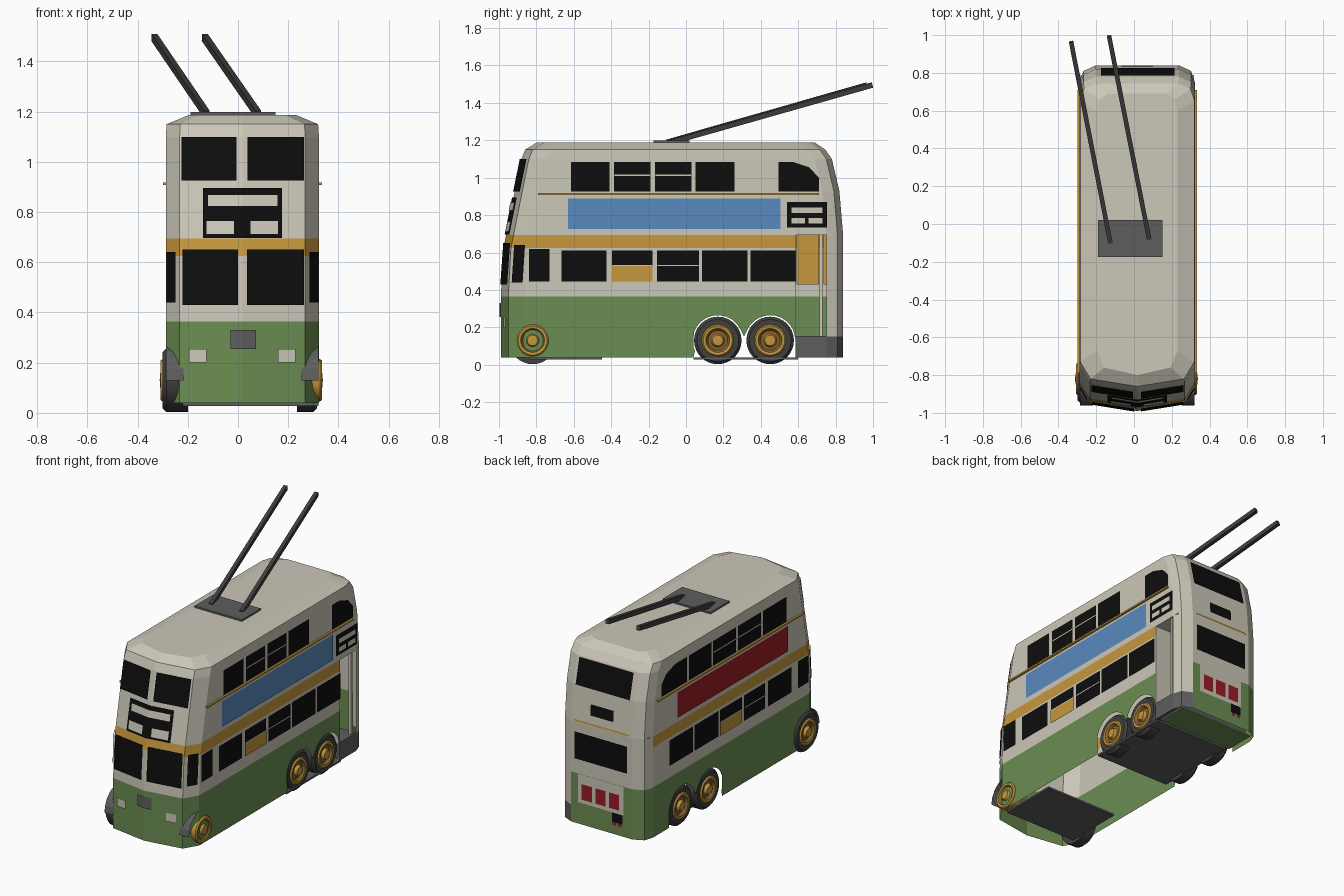
import bpy, bmesh, math
from mathutils import Vector

cube = bpy.data.objects.get("Cube")
if cube:
    bpy.data.objects.remove(cube, do_unlink=True)

CX, W = 0.0175, 0.305          # body centre line and half width


def material(name, r, g, b):
    m = bpy.data.materials.new(name)
    m.use_nodes = True
    m.diffuse_color = (r, g, b, 1)
    bsdf = next(n for n in m.node_tree.nodes if n.type == 'BSDF_PRINCIPLED')
    bsdf.inputs["Base Color"].default_value = (r, g, b, 1)
    bsdf.inputs["Roughness"].default_value = 0.8
    return m


CREAM = material("cream", 0.60, 0.57, 0.48)
GREEN = material("green", 0.15, 0.27, 0.085)
ORANGE = material("ochre", 0.56, 0.31, 0.045)
BLACK = material("black", 0.004, 0.004, 0.004)
BLUE = material("blue", 0.10, 0.25, 0.52)
RED = material("red", 0.32, 0.012, 0.018)
GREY = material("grey", 0.11, 0.11, 0.11)
DARK = material("dark grey", 0.05, 0.05, 0.05)
BROWN = material("brown", 0.24, 0.13, 0.03)


def finish(name, bm, mats):
    me = bpy.data.meshes.new(name)
    bm.to_mesh(me)
    bm.free()
    for m in mats:
        me.materials.append(m)
    ob = bpy.data.objects.new(name, me)
    bpy.context.collection.objects.link(ob)
    return ob


def polygons(name, polys, mat, out):
    """Flat faces, all turned towards the direction out."""
    bm = bmesh.new()
    for pts in polys:
        f = bm.faces.new([bm.verts.new(p) for p in pts])
        f.normal_update()
        if f.normal.dot(Vector(out)) < 0:
            f.normal_flip()
    return finish(name, bm, [mat])


def box(name, lo, hi, mat):
    bm = bmesh.new()
    bmesh.ops.create_cube(bm, size=1)
    for v in bm.verts:
        v.co = [(a + b) / 2 + c * (b - a) for a, b, c in zip(lo, hi, v.co)]
    return finish(name, bm, [mat])


# Body rings: height, front y, rear y, width scale
RINGS = [(0.04, -0.99, 0.84, 1), (0.15, -0.99, 0.84, 1), (0.365, -0.99, 0.84, 1),
         (0.625, -0.976, 0.84, 1), (0.695, -0.962, 0.84, 1), (0.93, -0.915, 0.82, 1),
         (1.10, -0.88, 0.78, 1), (1.15, -0.86, 0.745, 0.99), (1.187, -0.80, 0.69, 0.7)]


def ring_y(z, k):
    for a, b in zip(RINGS, RINGS[1:]):
        if z <= b[0]:
            return a[k] + (b[k] - a[k]) * (z - a[0]) / (b[0] - a[0])


def outline(z, yf, yr, w):
    half = [(0, yf), (0.25, yf + 0.04), (W, yf + 0.13), (W, 0.04), (W, 0.585),
            (W, yr - 0.09), (0.285, yr - 0.03), (0.22, yr), (0, yr)]
    loop = half + [(-x, y) for x, y in half[-2:0:-1]]
    return [(CX + x * w, y, z) for x, y in loop]


# Hollow body shell, open at the arches and the rear entrance
bm = bmesh.new()
rows = [[bm.verts.new(p) for p in outline(*r)] for r in RINGS]
n = len(rows[0])
for lower, upper in zip(rows, rows[1:]):
    for i in range(n):
        j = (i + 1) % n
        vs = [lower[i], lower[j], upper[j], upper[i]]
        c = sum((v.co for v in vs), Vector()) / 4
        side = abs(c.x - CX) > W - 0.01
        if side and 0.1 < c.y < 0.5 and c.z < 0.365:
            continue
        if side and c.x > 0 and 0.585 < c.y < 0.72 and 0.15 < c.z < 0.695:
            continue
        f = bm.faces.new(vs)
        corner = c.x > 0.25 and c.y > 0.6
        if corner and c.z < 0.15:
            f.material_index = 3
        elif c.z < 0.365 and not corner:
            f.material_index = 1
        elif 0.625 < c.z < 0.695 and c.y < 0.72:
            f.material_index = 2
bm.faces.new(rows[-1])
finish("body_shell", bm, [CREAM, GREEN, ORANGE, GREY])

# Rear wheel arch skirts
REAR_Y = (0.17, 0.45)
arc = [(0.04, 0.365), (0.04, 0.04)]
for yc, a0, a1 in ((REAR_Y[0], 205, 25), (REAR_Y[1], 155, 0)):
    for k in range(13):
        a = math.radians(a0 + (a1 - a0) * k / 12)
        arc.append((yc + 0.135 * math.cos(a), 0.13 + 0.135 * math.sin(a)))
    if yc == REAR_Y[0]:
        arc.append((0.31, 0.15))
arc.append((0.585, 0.365))
for s, side in ((1, "left"), (-1, "right")):
    polygons(side + "_arch_skirt", [[(CX + s * W, y, z) for y, z in arc]], GREEN, (s, 0, 0))


# Panels laid on the sides, front and rear
def rect(a0, a1, z0, z1):
    return [(a0, z0), (a1, z0), (a1, z1), (a0, z1)]


def side_panel(name, s, shapes, mat, off=0.005):
    polygons(name, [[(CX + s * (W + off), y, z) for y, z in sh] for sh in shapes], mat, (s, 0, 0))


def front_panel(name, rects, mat, off=0.008):
    polys = []
    for x0, x1, z0, z1 in rects:
        cuts = [x0, CX, x1] if x0 < CX < x1 else [x0, x1]
        for a, b in zip(cuts, cuts[1:]):
            polys.append([(x, ring_y(z, 1) + 0.16 * abs(x - CX) - off, z)
                          for x, z in rect(a, b, z0, z1)])
    polygons(name, polys, mat, (0, -1, 0))


def rear_panel(name, rects, mat, off=0.006):
    polygons(name, [[(x, ring_y(z, 2) + off, z) for x, z in rect(*r)] for r in rects],
             mat, (0, 1, 0))


LOWER = [(-0.665, -0.425), (-0.395, -0.18), (-0.155, 0.07), (0.085, 0.33), (0.345, 0.585)]
UPPER = {1: [(-0.615, -0.41), (-0.385, -0.19), (-0.165, 0.03), (0.05, 0.26)],
         -1: [(-0.615, -0.37), (-0.35, -0.115), (-0.095, 0.14), (0.155, 0.385)]}
for s, side, advert, start, end, ochre in ((1, "left", BLUE, 0.495, 0.71, 1),
                                           (-1, "right", RED, 0.405, 0.67, 2)):
    curved = [(start, 0.925), (end, 0.925), (end, 1.0), (end - 0.05, 1.055),
              (end - 0.14, 1.085), (start, 1.085)]
    side_panel(side + "_upper_windows", s,
               [rect(a, b, 0.925, 1.085) for a, b in UPPER[s]] + [curved], BLACK)
    side_panel(side + "_lower_windows", s, [rect(a, b, 0.445, 0.61) for a, b in LOWER], BLACK)
    side_panel(side + "_cab_window", s, [rect(-0.84, -0.73, 0.445, 0.62)], BLACK)
    side_panel(side + "_ochre_pane", s, [rect(*LOWER[ochre], 0.445, 0.53)], ORANGE, 0.008)
    side_panel(side + "_window_bars", s,
               [rect(a, b, 1.009, 1.016) for a, b in UPPER[s][1:3]]
               + [rect(a, b, 0.528, 0.534) for a, b in LOWER[1:3]], CREAM, 0.009)
    side_panel(side + "_advert", s, [rect(-0.63, 0.505, 0.725, 0.89)], advert)
    # Angled cab corner window
    pts = []
    for t, z in rect(0.2, 0.85, 0.44, 0.64):
        pts.append((CX + s * (0.25 + 0.055 * t + 0.006),
                    ring_y(z, 1) + 0.04 + 0.09 * t - 0.004, z))
    polygons(side + "_corner_window", [pts], BLACK, (s, -0.6, 0))
    xs = sorted((CX + s * (W - 0.01), CX + s * (W + 0.012)))
    box(side + "_ochre_ledge", (xs[0], -0.79, 0.908), (xs[1], 0.71, 0.918), ORANGE)

side_panel("side_route_box", 1, [rect(0.54, 0.755, 0.735, 0.87)], BLACK)
side_panel("side_route_blinds", 1, [rect(0.565, 0.73, 0.81, 0.84), rect(0.565, 0.635, 0.755, 0.785),
                                    rect(0.655, 0.73, 0.755, 0.785)], CREAM, 0.009)

front_panel("front_upper_windows", [(-0.225, -0.005, 0.925, 1.1), (0.038, 0.262, 0.925, 1.1)],
            BLACK, 0.012)
front_panel("windscreen", [(-0.222, 0, 0.43, 0.65), (0.036, 0.262, 0.43, 0.65)], BLACK, 0.009)
front_panel("front_route_box", [(-0.14, 0.175, 0.697, 0.895)], BLACK)
front_panel("front_route_blinds", [(-0.12, 0.157, 0.825, 0.868), (-0.125, -0.015, 0.712, 0.765),
                                   (0.05, 0.16, 0.712, 0.765)], CREAM, 0.012)
front_panel("headlamps", [(-0.195, -0.125, 0.2, 0.255), (0.16, 0.23, 0.2, 0.255)], CREAM)
front_panel("front_grille", [(-0.03, 0.072, 0.255, 0.33)], GREY)

rear_panel("rear_upper_window", [(-0.175, 0.215, 0.93, 1.095)], BLACK)
rear_panel("rear_route_box", [(-0.065, 0.1, 0.765, 0.835)], BLACK)
rear_panel("rear_ochre_line", [(-0.18, 0.215, 0.703, 0.715)], ORANGE)
rear_panel("rear_lower_window", [(-0.17, 0.21, 0.46, 0.635)], BLACK)
rear_panel("rear_light_panel", [(-0.14, 0.185, 0.18, 0.364)], CREAM, 0.003)
rear_panel("rear_lamps", [(c - 0.037, c + 0.037, 0.205, 0.305) for c in (-0.075, 0.022, 0.12)], RED)
rear_panel("rear_plate", [(-0.135, -0.06, 0.12, 0.18)], BLACK)
rear_panel("rear_reflectors", [(-0.13, -0.105, 0.1, 0.12), (-0.09, -0.065, 0.1, 0.12)], RED)

# Rear platform, bulkhead and floors
box("platform_step", (-0.25, 0.585, 0.05), (0.32, 0.755, 0.155), GREY)
box("platform_underside", (-0.25, 0.6, 0.04), (0.29, 0.8, 0.05), GREEN)
box("platform_bulkhead", (CX - 0.3, 0.58, 0.15), (CX + 0.3, 0.587, 0.7), CREAM)
box("platform_ceiling", (CX - 0.3, 0.58, 0.695), (CX + 0.3, 0.79, 0.7), CREAM)
box("platform_pole", (0.295, 0.715, 0.15), (0.31, 0.73, 0.7), CREAM)
for k, (a, b) in enumerate(((0.59, 0.71), (0.735, 0.78))):
    box("platform_ochre_panel_%d" % (k + 1), (-0.262, a, 0.43), (-0.256, b, 0.695), ORANGE)
box("rear_floor", (-0.22, 0.04, 0.028), (0.32, 0.6, 0.04), GREY)
box("front_floor", (-0.22, -0.84, 0.028), (0.3, -0.45, 0.04), GREY)


# Wheels turned from a profile of (radius, outward offset, material of next band)
TYRE = [(0, -0.08, 0), (0.127, -0.08, 0), (0.127, -0.015, 0), (0.112, 0, 0)]
HUB = [(0.085, 0, 1), (0.078, 0.008, 1), (0.064, 0.006, 2), (0.052, -0.01, 2),
       (0.036, -0.008, 1), (0.028, 0.01, 1), (0, 0.012, 1)]


def wheel(name, s, x, y, profile, z=0.13, seg=32):
    bm = bmesh.new()
    rows = []
    for r, d, _ in profile:
        angles = [2 * math.pi * k / seg for k in range(seg)]
        rows.append([bm.verts.new((x + s * d, y + r * math.cos(a), z + r * math.sin(a)))
                     for a in angles])
    for (_, _, m), p, q in zip(profile, rows, rows[1:]):
        for i in range(seg):
            j = (i + 1) % seg
            bm.faces.new((p[i], p[j], q[j], q[i])).material_index = m
    bmesh.ops.remove_doubles(bm, verts=bm.verts, dist=1e-5)
    bmesh.ops.recalc_face_normals(bm, faces=bm.faces)
    ob = finish(name, bm, [DARK, ORANGE, BROWN])
    bpy.ops.object.select_all(action='DESELECT')
    ob.select_set(True)
    bpy.context.view_layer.objects.active = ob
    bpy.ops.object.shade_smooth_by_angle(angle=math.radians(35))


for s, side in ((1, "left"), (-1, "right")):
    for k, y in enumerate(REAR_Y):
        wheel("%s_rear_wheel_%d" % (side, k + 1), s, CX + s * (W - 0.008), y, TYRE + HUB)
    # Front mudguard
    arch = [(-0.82 - 0.142 * math.cos(a), 0.13 + 0.142 * math.sin(a))
            for a in [math.pi * k / 10 for k in range(11)]]
    x0, x1 = CX + s * 0.235, CX + s * (W - 0.001)
    polygons(side + "_mudguard", [[(x0, *p), (x1, *p), (x1, *q), (x0, *q)]
                                  for p, q in zip(arch, arch[1:])], GREY, (0, 0, 1))
wheel("right_front_wheel", -1, -0.30, -0.82, TYRE + HUB)
wheel("left_front_wheel", 1, 0.326, -0.82, [(0.085, -0.06, 1)] + HUB)

# Roof plate and current collector poles
box("collector_base", (-0.19, -0.175, 1.18), (0.15, 0.02, 1.198), GREY)
for name, a, b in (("left_pole", (0.08, -0.08, 1.19), (-0.132, 0.995, 1.495)),
                   ("right_pole", (-0.125, -0.1, 1.19), (-0.333, 0.965, 1.495))):
    a, b = Vector(a), Vector(b)
    ob = box(name, (-0.012, -0.014, 0), (0.012, 0.014, (b - a).length), DARK)
    ob.rotation_euler = (b - a).to_track_quat('Z', 'Y').to_euler()
    ob.location = a
